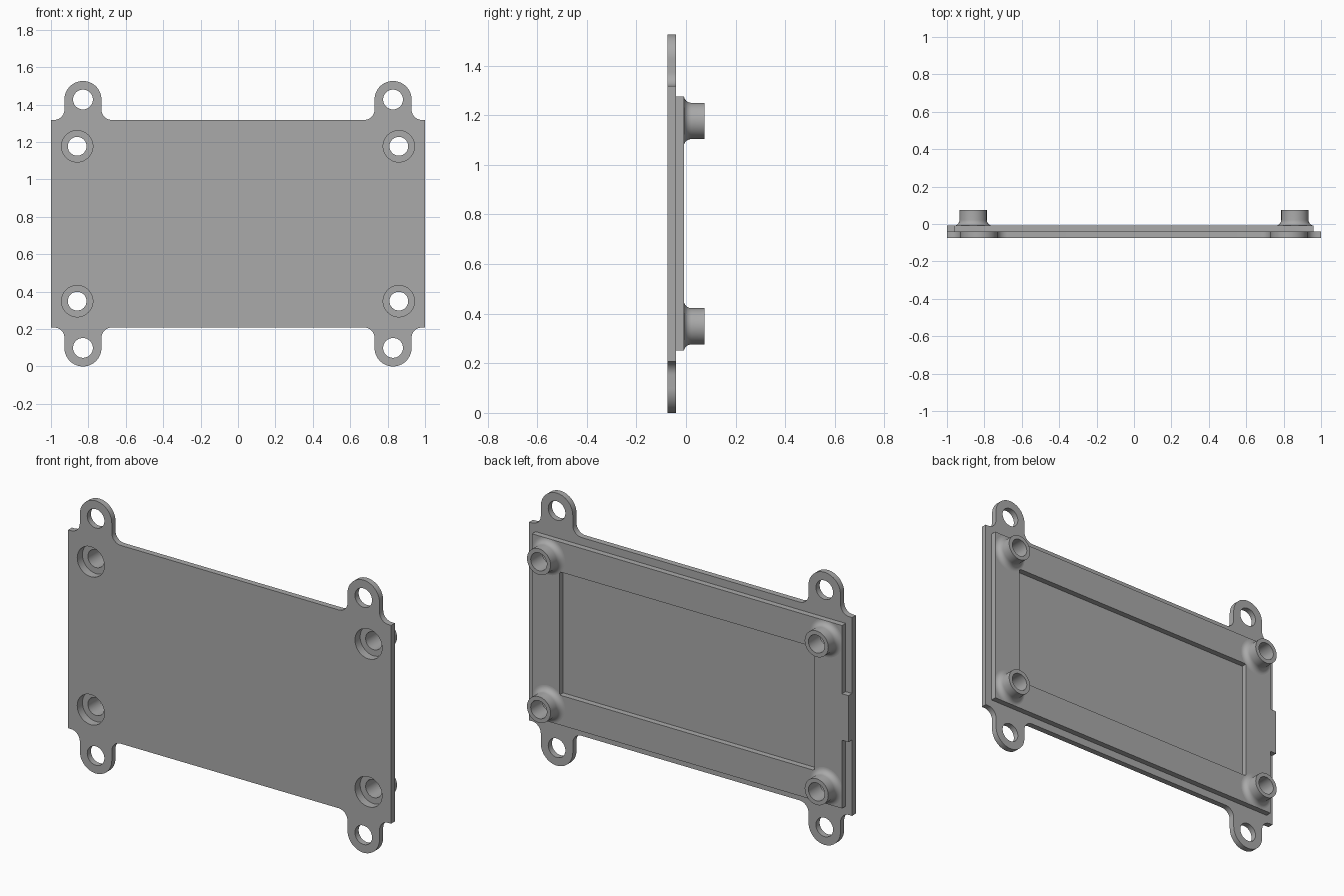
import bpy
import bmesh
from math import cos, sin, pi, radians

cube = bpy.data.objects.get("Cube")
if cube:
    bpy.data.objects.remove(cube, do_unlink=True)

# Depth levels from front to back, and the height of the middle
FRONT, PLATE_BACK, PANEL_BACK, BOSS_BACK = -0.074, -0.041, -0.009, 0.074
BORE_END = -0.028
MID = 0.763

grey = bpy.data.materials.new("plain grey")
grey.use_nodes = True
colour = (0.4, 0.4, 0.4, 1)
grey.diffuse_color = colour
grey.node_tree.nodes["Principled BSDF"].inputs["Base Color"].default_value = colour


def arc(cx, cz, r, start, end, n):
    angles = [radians(start + (end - start) * i / n) for i in range(n + 1)]
    return [(cx + r * cos(a), cz + r * sin(a)) for a in angles]


def circle(cx, cz, r, n=48):
    return arc(cx, cz, r, 0, 360, n)[:-1]


def box(x, z):
    return [(x, z), (-x, z), (-x, -z), (x, -z)]


def corners(x, z):
    return [(sx * x, sz * z) for sx in (1, -1) for sz in (1, -1)]


def place(bm, loop, y):
    return [bm.verts.new((x, y, z + MID)) for x, z in loop]


def sheet(bm, loops, y, facing):
    """Flat face: an outline with holes, facing front (-1) or back (1)."""
    edges = []
    for loop in loops:
        vs = place(bm, loop, y)
        edges += [bm.edges.new((v, vs[i - 1])) for i, v in enumerate(vs)]
    filled = bmesh.ops.triangle_fill(bm, edges=edges, use_beauty=True)
    for f in filled["geom"]:
        if isinstance(f, bmesh.types.BMFace):
            f.normal_update()
            if f.normal.y * facing < 0:
                f.normal_flip()


def skin(bm, loop_a, y_a, loop_b, y_b, inward=False):
    """Band of quads between two matching loops."""
    a, b = place(bm, loop_a, y_a), place(bm, loop_b, y_b)
    for i in range(len(a)):
        quad = (a[i - 1], b[i - 1], b[i], a[i])
        bm.faces.new(quad[::-1] if inward else quad)


def finish(bm, name):
    bmesh.ops.remove_doubles(bm, verts=bm.verts[:], dist=0.00005)
    mesh = bpy.data.meshes.new(name)
    bm.to_mesh(mesh)
    bm.free()
    mesh.materials.append(grey)
    obj = bpy.data.objects.new(name, mesh)
    bpy.context.collection.objects.link(obj)
    bpy.ops.object.select_all(action="DESELECT")
    obj.select_set(True)
    bpy.context.view_layer.objects.active = obj
    bpy.ops.object.shade_smooth_by_angle(angle=radians(30))


# Plate outline: one quarter with its filleted ear, mirrored twice
EDGE, EAR_X, EAR_Z, EAR_R, FILLET = 0.555, 0.829, 0.664, 0.099, 0.055
reach = EAR_R + FILLET
quarter = [(1, EDGE)]
quarter += arc(EAR_X + reach, EDGE + FILLET, FILLET, 270, 180, 10)
quarter += arc(EAR_X, EAR_Z, EAR_R, 0, 180, 32)
quarter += arc(EAR_X - reach, EDGE + FILLET, FILLET, 0, -90, 10)
half = quarter + [(-x, z) for x, z in reversed(quarter)]
outline = half + [(-x, -z) for x, z in half]

# Raised panel outline with a tab reaching the right-hand edge
PX, PZ, TAB_X, TAB_Z = 0.96, 0.512, 0.9995, 0.13
panel = [(PX, PZ), (-PX, PZ), (-PX, TAB_Z), (-TAB_X, TAB_Z),
         (-TAB_X, -TAB_Z), (-PX, -TAB_Z), (-PX, -PZ), (PX, -PZ)]
recess = box(0.79, 0.345)

BOSS_X, BOSS_Z, BOSS_R, HOLE_R, BORE_R, FLARE = 0.86, 0.414, 0.073, 0.05, 0.084, 0.031
boss_centres = corners(BOSS_X, BOSS_Z)
ear_holes = [circle(x, z, 0.053) for x, z in corners(EAR_X, EAR_Z)]

# Mounting plate with four ears
bm = bmesh.new()
bores = [circle(x, z, BORE_R) for x, z in boss_centres]
sheet(bm, [outline] + ear_holes + bores, FRONT, -1)
sheet(bm, [outline, panel] + ear_holes, PLATE_BACK, 1)
sheet(bm, [recess], PLATE_BACK, 1)
skin(bm, outline, FRONT, outline, PLATE_BACK)
for hole in ear_holes:
    skin(bm, hole, FRONT, hole, PLATE_BACK, inward=True)
finish(bm, "mounting_plate")

# Raised panel framing the recess
bm = bmesh.new()
boss_feet = [circle(x, z, BOSS_R) for x, z in boss_centres]
sheet(bm, [panel, recess] + boss_feet, PANEL_BACK, 1)
skin(bm, panel, PLATE_BACK, panel, PANEL_BACK)
skin(bm, recess, PLATE_BACK, recess, PANEL_BACK, inward=True)
finish(bm, "raised_panel")

# Screw bosses: counterbore, through hole, tube and flared foot
profile = [(BORE_R, FRONT), (BORE_R, BORE_END), (HOLE_R, BORE_END),
           (HOLE_R, BOSS_BACK), (BOSS_R, BOSS_BACK)]
profile += arc(BOSS_R + FLARE, PANEL_BACK + FLARE, FLARE, 180, 270, 8)


def trimmed(loop):
    """Keep a flared foot within the panel edges."""
    return [(max(-PX, min(PX, x)), max(-PZ, min(PZ, z))) for x, z in loop]


for cx, cz in boss_centres:
    bm = bmesh.new()
    for (r0, y0), (r1, y1) in zip(profile, profile[1:]):
        skin(bm, trimmed(circle(cx, cz, r0)), y0,
             trimmed(circle(cx, cz, r1)), y1, inward=True)
    name = ("upper" if cz > 0 else "lower") + ("_left" if cx > 0 else "_right")
    finish(bm, name + "_screw_boss")
